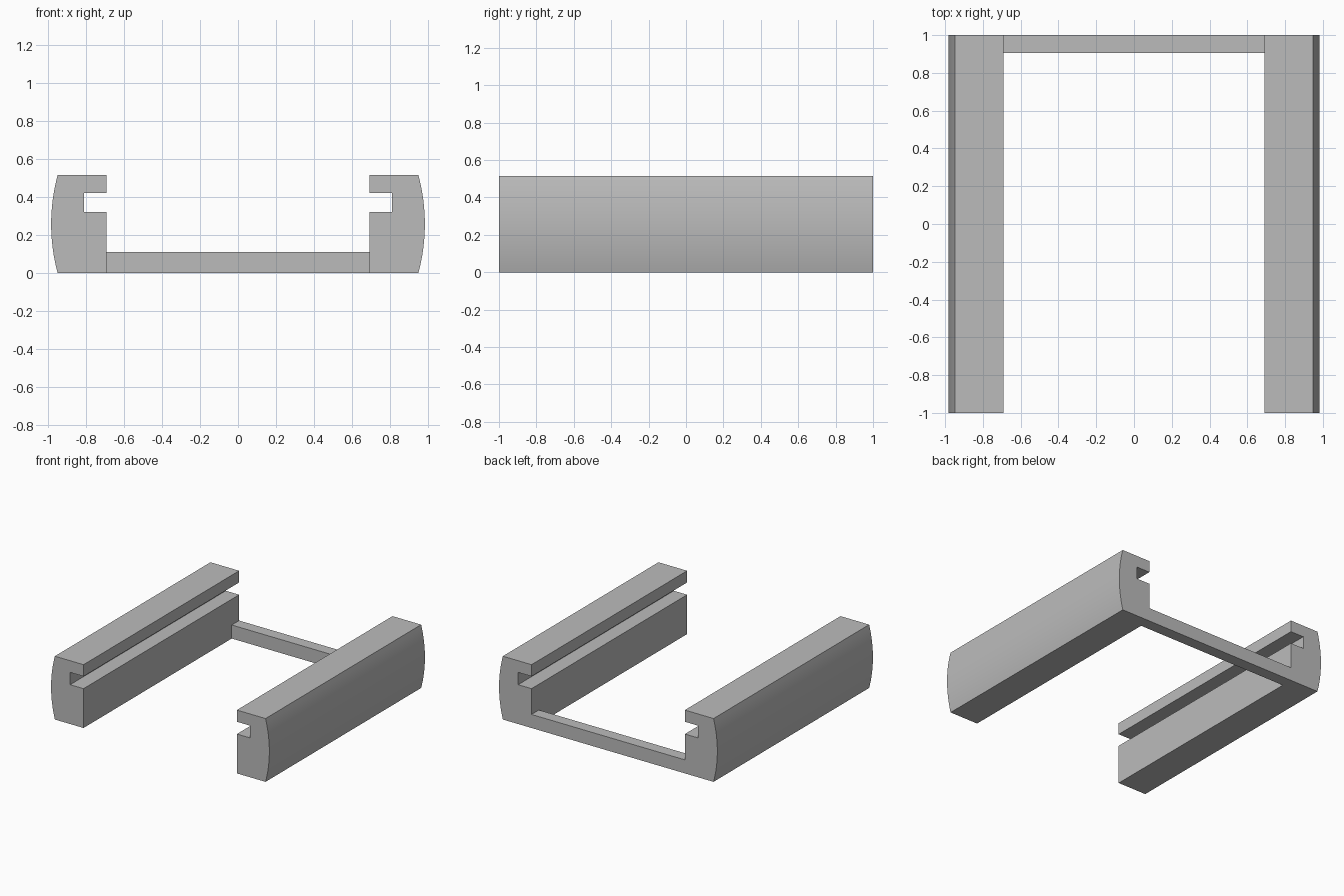
import bpy, bmesh, math

if "Cube" in bpy.data.objects:
    bpy.data.objects.remove(bpy.data.objects["Cube"])

grey = bpy.data.materials.new("plain_grey")
grey.use_nodes = True
COLOUR = (0.5, 0.5, 0.5, 1)
grey.diffuse_color = COLOUR
grey.node_tree.nodes["Principled BSDF"].inputs["Base Color"].default_value = COLOUR

HEIGHT, INNER, EDGE, BULGE = 0.515, 0.69, 0.948, 0.982


def extrude_profile(name, profile, y0, y1):
    """Extrude a closed (x, z) outline along y."""
    bm = bmesh.new()
    face = bm.faces.new([bm.verts.new((x, y0, z)) for x, z in profile])
    grown = bmesh.ops.extrude_face_region(bm, geom=[face])["geom"]
    verts = [v for v in grown if isinstance(v, bmesh.types.BMVert)]
    bmesh.ops.translate(bm, verts=verts, vec=(0, y1 - y0, 0))
    bmesh.ops.recalc_face_normals(bm, faces=bm.faces)
    mesh = bpy.data.meshes.new(name)
    bm.to_mesh(mesh)
    bm.free()
    mesh.materials.append(grey)
    obj = bpy.data.objects.new(name, mesh)
    bpy.context.collection.objects.link(obj)
    bpy.ops.object.select_all(action="DESELECT")
    obj.select_set(True)
    bpy.context.view_layer.objects.active = obj
    bpy.ops.object.shade_smooth_by_angle(angle=math.radians(25))
    return obj


# Bowed outer wall: circular arc through the top, middle and bottom
sag, half = BULGE - EDGE, HEIGHT / 2
radius = (half ** 2 + sag ** 2) / (2 * sag)
sweep = math.asin(half / radius)
STEPS = 16
arc = []
for i in range(STEPS + 1):
    a = sweep * (2 * i / STEPS - 1)
    arc.append((BULGE - radius * (1 - math.cos(a)), half + radius * math.sin(a)))

# Inner wall with its square groove, from the top down
groove = [(INNER, HEIGHT), (INNER, 0.42), (0.81, 0.42),
          (0.81, 0.32), (INNER, 0.32), (INNER, 0)]

# Two mirrored side rails
for name, side in (("left_rail", 1), ("right_rail", -1)):
    extrude_profile(name, [(side * x, z) for x, z in arc + groove], -1, 1)

# Low crossbar joining the rails at the back
bar = [(-INNER, 0), (INNER, 0), (INNER, 0.11), (-INNER, 0.11)]
extrude_profile("rear_crossbar", bar, 0.905, 1)
